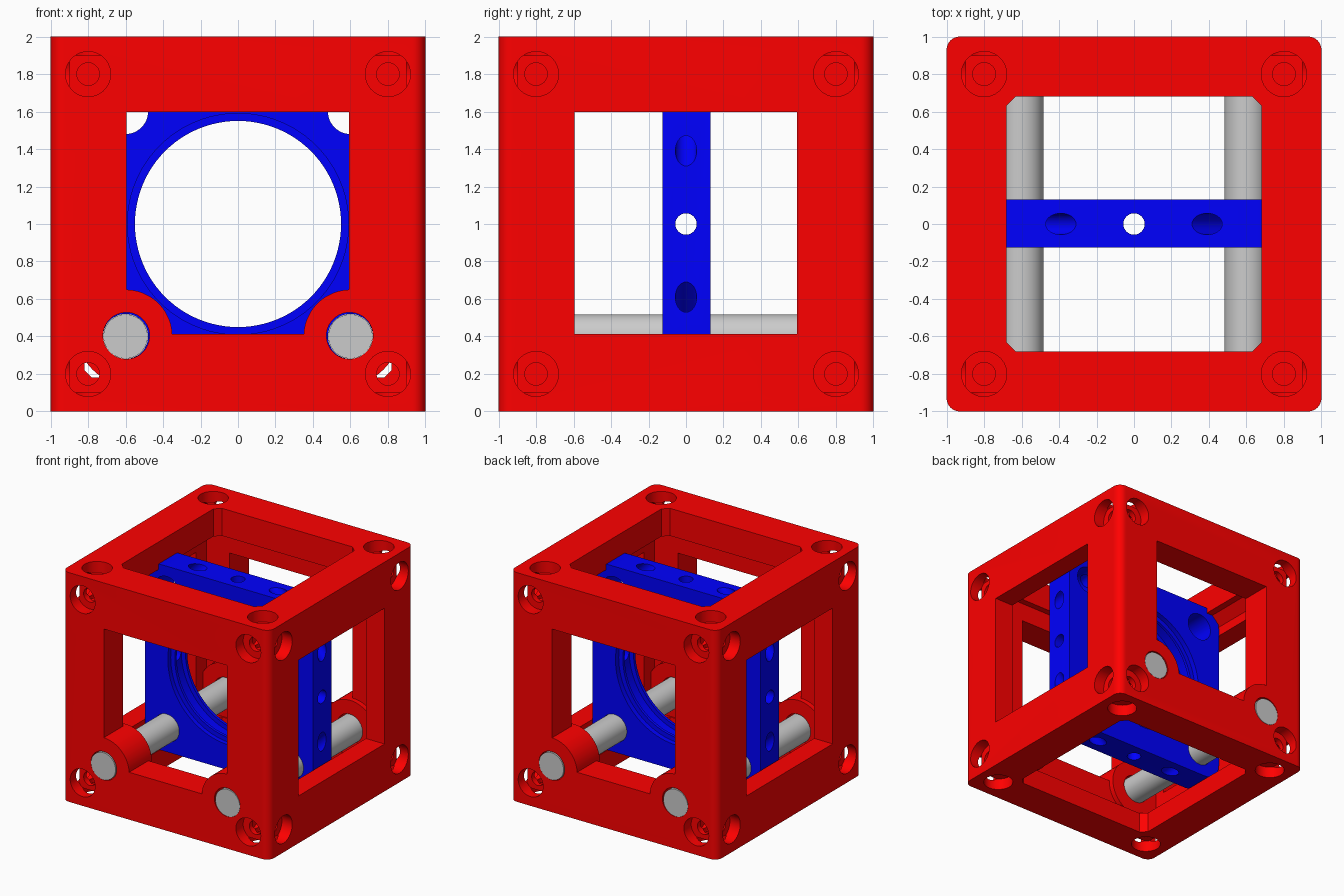
import bpy, bmesh
from math import pi, cos, sin, radians
from mathutils import Matrix, Vector

if "Cube" in bpy.data.objects:
    bpy.data.objects.remove(bpy.data.objects["Cube"])


def material(name, color):
    m = bpy.data.materials.new(name)
    m.diffuse_color = color
    m.use_nodes = True
    m.node_tree.nodes["Principled BSDF"].inputs["Base Color"].default_value = m.diffuse_color
    return m


def make(name, bm):
    bmesh.ops.recalc_face_normals(bm, faces=bm.faces)
    me = bpy.data.meshes.new(name)
    bm.to_mesh(me)
    bm.free()
    ob = bpy.data.objects.new(name, me)
    bpy.context.collection.objects.link(ob)
    return ob


def prism(name, pts, a, b, axis):
    """Extrude a 2D outline from a to b along axis (pts: the other two axes in order)."""
    def place(p, t):
        c = list(p)
        c.insert(axis, t)
        return c
    bm = bmesh.new()
    f = bm.faces.new([bm.verts.new(place(p, a)) for p in pts])
    r = bmesh.ops.extrude_face_region(bm, geom=[f])
    for v in r['geom']:
        if isinstance(v, bmesh.types.BMVert):
            v.co[axis] = b
    return make(name, bm)


def rounded(h, r, n):
    """Square outline of half size h with corners rounded (n=1 gives a chamfer)."""
    pts = []
    for k, (sx, sy) in enumerate([(1, 1), (-1, 1), (-1, -1), (1, -1)]):
        for i in range(n + 1):
            t = pi / 2 * (k + i / n)
            pts.append((sx * (h - r) + r * cos(t), sy * (h - r) + r * sin(t)))
    return pts


def rod(name, start, end, r, seg=48, turn=0.0):
    s, e = Vector(start), Vector(end)
    bm = bmesh.new()
    rot = (e - s).to_track_quat('Z', 'Y').to_matrix().to_4x4() @ Matrix.Rotation(turn, 4, 'Z')
    bmesh.ops.create_cone(bm, cap_ends=True, segments=seg, radius1=r, radius2=r,
                          depth=(e - s).length,
                          matrix=Matrix.Translation((s + e) / 2) @ rot)
    return make(name, bm)


def cut(ob, tool):
    tool.hide_render = True
    bpy.context.view_layer.objects.active = ob
    m = ob.modifiers.new("cut", 'BOOLEAN')
    m.operation, m.solver, m.object = 'DIFFERENCE', 'MANIFOLD', tool
    bpy.ops.object.modifier_apply(modifier=m.name)
    bpy.data.objects.remove(tool)


def finish(ob, mat=None):
    if mat:
        ob.data.materials.clear()
        ob.data.materials.append(mat)
    bpy.ops.object.select_all(action='DESELECT')
    ob.select_set(True)
    bpy.context.view_layer.objects.active = ob
    bpy.ops.object.shade_smooth_by_angle(angle=radians(30))


def on_axis(axis, t, u, v):
    c = [u, v]
    c.insert(axis, t)
    return Vector(c) + Vector((0, 0, 1))


def keep_bosses(tool):
    """Spare the round rod bosses from a cutter so they remain in the frame."""
    for sx in (-1, 1):
        for sy in (-1, 1):
            cut(tool, rod("boss", (sx * 0.6, sy * 1.3, 0.4), (sx * 0.6, sy * 0.69, 0.4), 0.25))
    return tool


red = material("red", (1, 0, 0, 1))
blue = material("blue", (0, 0, 1, 1))

# cube frame: rounded upright block, hollow core with chamfered long edges
frame = prism("cube_frame", rounded(1, 0.07, 8), 0, 2, 2)
core = [(0.82, 1.68), (0.74, 1.76), (-0.74, 1.76), (-0.82, 1.68),
        (-0.82, 0.22), (-0.78, 0.18), (0.78, 0.18), (0.82, 0.22)]
cut(frame, keep_bosses(prism("core", core, -0.735, 0.735, 1)))

# windows through all six walls
win = [(-0.595, 0.413), (0.592, 0.413), (0.592, 1.598), (-0.595, 1.598)]
cut(frame, prism("side_window", win, -1.1, 1.1, 0))
cut(frame, keep_bosses(prism("front_window", win, -1.1, 1.1, 1)))
cut(frame, prism("top_window", rounded(0.68, 0.05, 1), -0.1, 2.1, 2))

# bores for the guide rods
for sx in (-1, 1):
    cut(frame, rod("bore", (sx * 0.596, -1.1, 0.404), (sx * 0.596, 1.1, 0.404), 0.124))

# counterbored screw holes at the four corners of every face
for axis in range(3):
    for side in (-1, 1):
        for u in (-0.8, 0.8):
            for v in (-0.8, 0.8):
                for r, depth in ((0.12, 0.9), (0.06, 0.71)):
                    cut(frame, rod("hole", on_axis(axis, side * 1.05, u, v),
                                   on_axis(axis, side * depth, u, v),
                                   r + 0.0004 * axis, 32, 0.03 + 0.02 * axis))
finish(frame, red)

# lens plate in the middle of the cube, with two thin lips inside its bore
plate = prism("lens_plate", [(x, z + 1) for x, z in rounded(0.81, 0.15, 8)], -0.125, 0.13, 1)
cut(plate, rod("bore", (0, -0.3, 1), (0, 0.3, 1), 0.55, 96))
for a, b in ((-0.3, -0.085), (-0.06, 0.06), (0.085, 0.3)):
    cut(plate, rod("groove", (0, a, 1), (0, b, 1), 0.59, 96))
for sx in (-1, 1):
    for sz in (-1, 1):
        cut(plate, rod("rod_hole", (sx * 0.6, -0.3, 1 + sz * 0.6), (sx * 0.6, 0.3, 1 + sz * 0.6), 0.12))
        # diagonal clamp screw hole across the corner
        cut(plate, rod("clamp", (sx * 0.95, 0, 1 + sz * 0.25), (sx * 0.25, 0, 1 + sz * 0.95), 0.057, 32))
cut(plate, rod("side_hole", (-1, 0, 1), (1, 0, 1), 0.057, 32))
cut(plate, rod("top_hole", (0, 0, 0), (0, 0, 2), 0.057, 32))
finish(plate, blue)

# two guide rods
for sx, name in ((-1, "left_rod"), (1, "right_rod")):
    finish(rod(name, (sx * 0.6, -1, 0.4), (sx * 0.6, 1, 0.4), 0.118))
